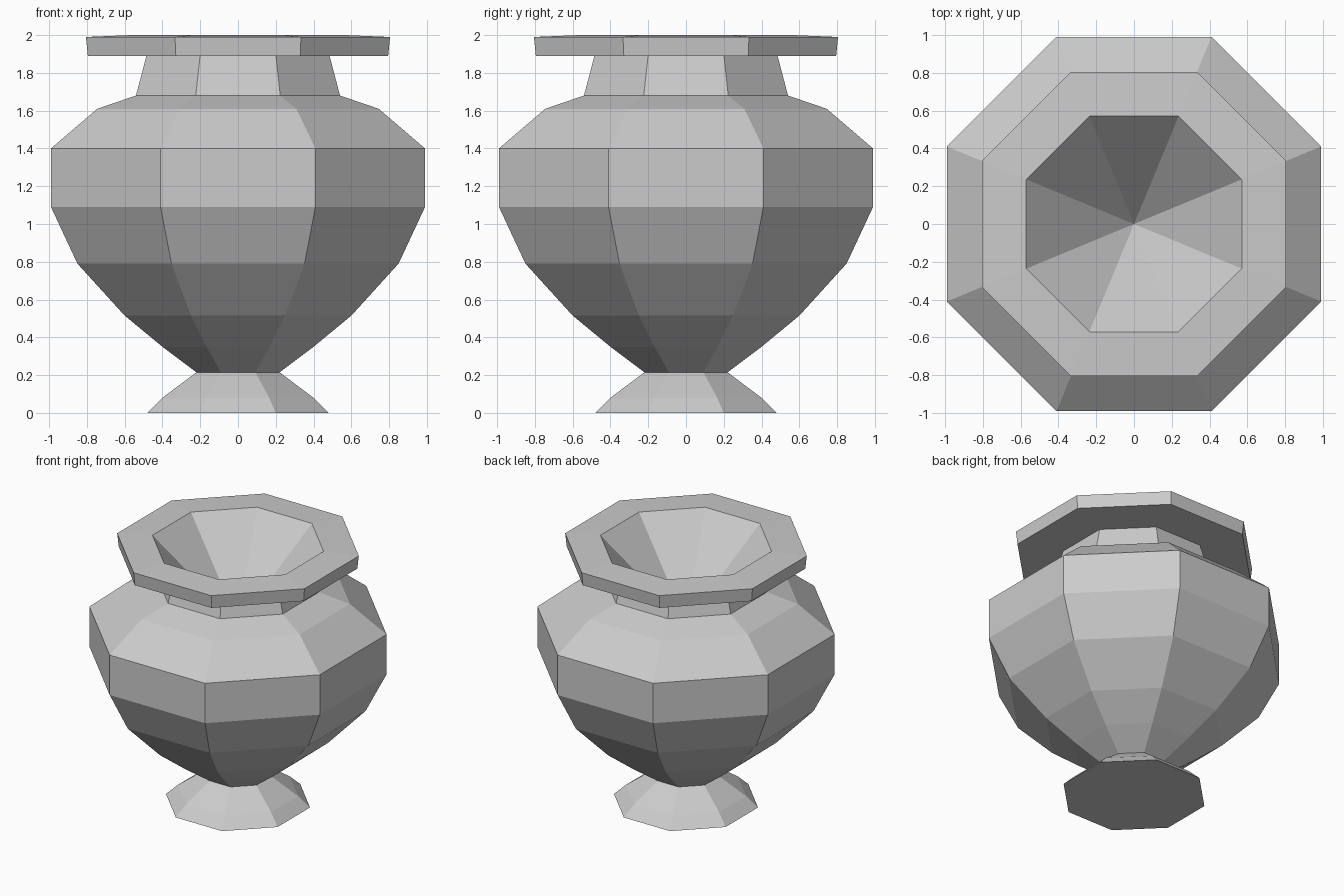
import bpy, bmesh, math

if "Cube" in bpy.data.objects:
    bpy.data.objects.remove(bpy.data.objects["Cube"])

SIDES = 8

# Profile of the urn: (distance from axis to flat side, height)
foot = [(0.48, 0.0), (0.40, 0.08), (0.22, 0.215)]
body = [(0.40, 0.35), (0.60, 0.515), (0.85, 0.79), (0.99, 1.09),
        (0.99, 1.40), (0.745, 1.61), (0.54, 1.68)]
neck = [(0.485, 1.89)]
rim = [(0.795, 1.89), (0.805, 1.99), (0.57, 2.0)]
BOWL_DEPTH_Z = 1.38


def ring(bm, apothem, z):
    r = apothem / math.cos(math.pi / SIDES)
    return [bm.verts.new((r * math.cos((i + 0.5) * math.tau / SIDES),
                          r * math.sin((i + 0.5) * math.tau / SIDES), z))
            for i in range(SIDES)]


bm = bmesh.new()
rings = [ring(bm, a, z) for a, z in foot + body + neck + rim]

# Flat underside and faceted walls
bm.faces.new(rings[0][::-1])
for low, high in zip(rings, rings[1:]):
    for i in range(SIDES):
        j = (i + 1) % SIDES
        bm.faces.new((low[i], low[j], high[j], high[i]))

# Conical bowl inside the mouth
tip = bm.verts.new((0, 0, BOWL_DEPTH_Z))
for i in range(SIDES):
    bm.faces.new((rings[-1][i], rings[-1][(i + 1) % SIDES], tip))

mesh = bpy.data.meshes.new("urn")
bm.to_mesh(mesh)
bm.free()
bpy.context.collection.objects.link(bpy.data.objects.new("urn", mesh))
